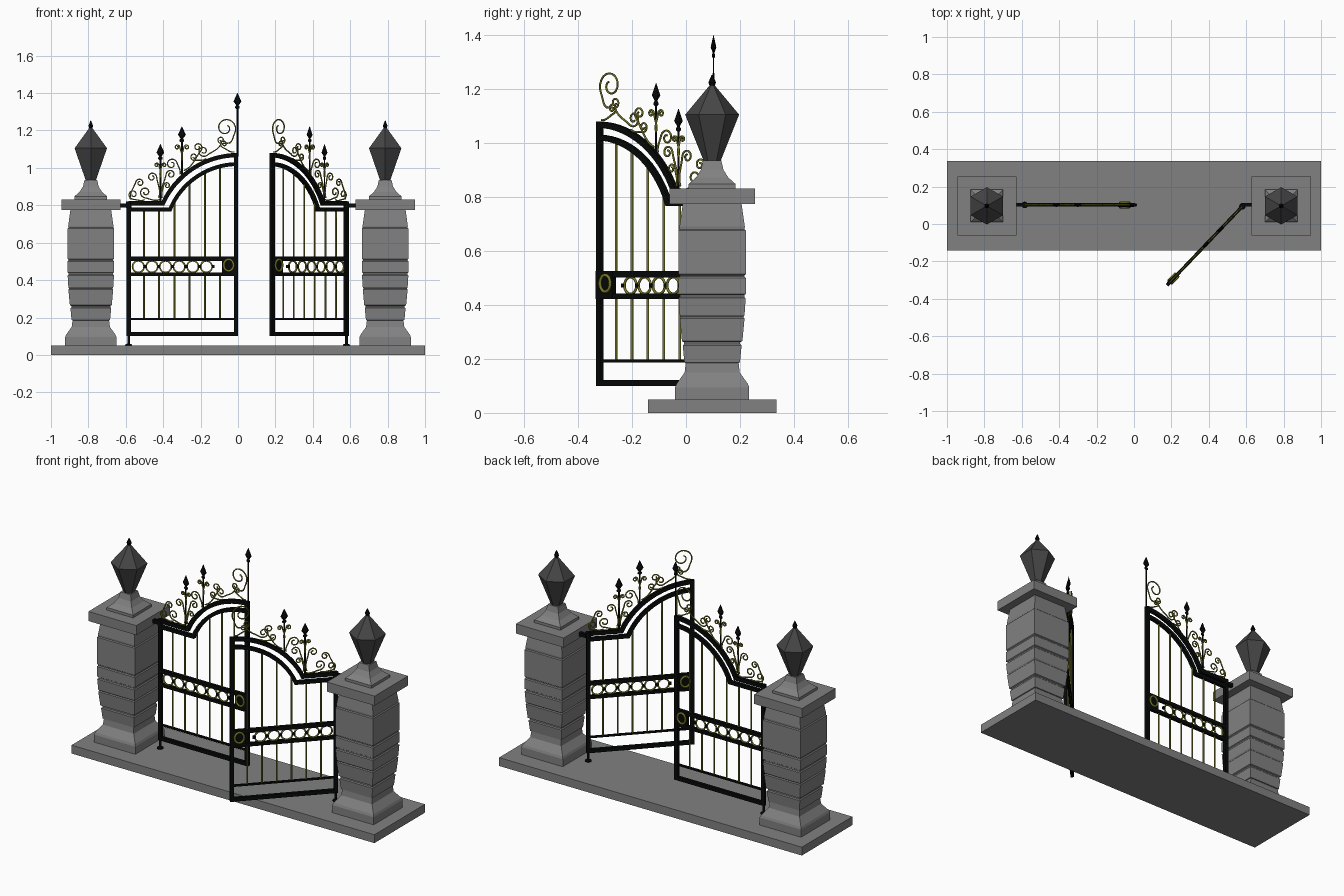
import bpy, bmesh
from math import pi, sin, cos, sqrt, asin, atan2, radians
from mathutils import Matrix

if "Cube" in bpy.data.objects:
    bpy.data.objects.remove(bpy.data.objects["Cube"])


def material(name, c):
    m = bpy.data.materials.new(name)
    m.diffuse_color = (*c, 1)
    m.use_nodes = True
    m.node_tree.nodes["Principled BSDF"].inputs["Base Color"].default_value = m.diffuse_color
    return m


IRON = material("black_iron", (0.002, 0.0025, 0.0025))
BRASS = material("aged_brass", (0.19, 0.19, 0.02))
DARK = material("dark_metal", (0.06, 0.06, 0.06))
STONE = material("stone", (0.22, 0.22, 0.22))
I4 = Matrix.Identity(4)


def add(name, data, mat=None, mw=I4):
    ob = bpy.data.objects.new(name, data)
    bpy.context.collection.objects.link(ob)
    if mat:
        data.materials.append(mat)
    ob.matrix_world = mw
    return ob


def mesh(name, verts, faces, mat=None, mw=I4):
    bm = bmesh.new()
    vs = [bm.verts.new(v) for v in verts]
    for f in faces:
        bm.faces.new([vs[i] for i in f])
    bmesh.ops.recalc_face_normals(bm, faces=bm.faces)
    me = bpy.data.meshes.new(name)
    bm.to_mesh(me)
    bm.free()
    return add(name, me, mat, mw)


def lathe(name, prof, n, loc=(0, 0), phase=0.0, mat=None, mw=I4, sy=1.0):
    """Stack of n-sided rings from (radius, z) pairs; sy flattens in y."""
    v = [(loc[0] + r * cos(phase + 2 * pi * k / n), loc[1] + sy * r * sin(phase + 2 * pi * k / n), z)
         for r, z in prof for k in range(n)]
    f = [(i * n + k, i * n + (k + 1) % n, (i + 1) * n + (k + 1) % n, (i + 1) * n + k)
         for i in range(len(prof) - 1) for k in range(n)]
    f += [tuple(range(n)), tuple(range((len(prof) - 1) * n, len(prof) * n))]
    return mesh(name, v, f, mat, mw)


def ribbon(name, top, low, d, mat, mw=I4):
    """Flat bar between two (x, z) outlines, 2d thick in y."""
    v = [(x, y, z) for (a, b) in zip(top, low) for (x, z), y in ((a, -d), (a, d), (b, d), (b, -d))]
    n = len(top)
    f = [(i * 4 + k, i * 4 + (k + 1) % 4, i * 4 + 4 + (k + 1) % 4, i * 4 + 4 + k)
         for i in range(n - 1) for k in range(4)]
    f += [(0, 1, 2, 3), tuple(range(4 * n - 4, 4 * n))]
    return mesh(name, v, f, mat, mw)


def box(name, x0, x1, z0, z1, d, mat, mw=I4):
    return ribbon(name, [(x0, z1), (x1, z1)], [(x0, z0), (x1, z0)], d, mat, mw)


def wires(name, paths, r, mat, mw=I4, cyclic=False):
    """Round wires through (x, z) paths, turned into one mesh."""
    cu = bpy.data.curves.new(name, 'CURVE')
    cu.dimensions = '3D'
    cu.bevel_depth, cu.bevel_resolution, cu.use_fill_caps = r, 1, True
    for p in paths:
        s = cu.splines.new('POLY')
        s.points.add(len(p) - 1)
        for q, (x, z) in zip(s.points, p):
            q.co = (x, 0, z, 1)
        s.use_cyclic_u = cyclic
    tmp = add(name + "_path", cu)
    dg = bpy.context.evaluated_depsgraph_get()
    me = bpy.data.meshes.new_from_object(tmp.evaluated_get(dg))
    bpy.data.objects.remove(tmp)
    me.materials.clear()
    ob = add(name, me, mat, mw)
    me.polygons.foreach_set("use_smooth", [True] * len(me.polygons))
    return ob


def curl(x0, z0, cx, cz, r, d):
    """Bowed stem from (x0, z0) winding into a spiral about (cx, cz)."""
    L = sqrt((cx - x0) ** 2 + (cz - z0) ** 2)
    phi = atan2(cz - z0, cx - x0)
    th = phi - d * asin(min(1, r / L))
    a = th - d * pi / 2
    tx, tz = cx + r * cos(a), cz + r * sin(a)
    bow = 0.13 * L
    pts = []
    for i in range(8):
        t = i / 8
        b = bow * 4 * t * (1 - t) * (1 - t)
        pts.append((x0 + (tx - x0) * t + d * b * sin(th), z0 + (tz - z0) * t - d * b * cos(th)))
    for i in range(25):
        t = i / 24
        q = r * (1 - 0.72 * t)
        pts.append((cx + q * cos(a + d * t * 2.5 * pi), cz + q * sin(a + d * t * 2.5 * pi)))
    return pts


# Ground slab
box("base_slab", -1, 1, 0, 0.05, 0.2385, STONE, Matrix.Translation((0, 0.097, 0)))

# Stone pillars: square sections, grooved blocks, cap and faceted finial
SHAFT = [(.137, .05), (.137, .095), (.132, .108), (.102, .15), (.098, .185), (.103, .187), (.109, .25),
         (.104, .255), (.104, .262), (.112, .266), (.12, .35), (.115, .355), (.12, .362), (.124, .425),
         (.119, .43), (.119, .437), (.125, .441), (.125, .5), (.12, .505), (.12, .51), (.125, .514),
         (.125, .675), (.12, .68), (.121, .69), (.109, .775)]
CAP = [(.158, .775), (.158, .832), (.087, .832), (.087, .848), (.06, .872), (.042, .9), (.034, .935)]
for side, tag in ((-1, "left"), (1, "right")):
    c = (side * .787, .097)
    lathe(tag + "_pillar_shaft", [(h * sqrt(2), z) for h, z in SHAFT], 4, c, pi / 4, STONE)
    lathe(tag + "_pillar_cap", [(h * sqrt(2), z) for h, z in CAP], 4, c, pi / 4, STONE)
    lathe(tag + "_pillar_finial", [(.03, .93), (.1, 1.105), (.01, 1.213)], 6, c, pi / 2, DARK)
    lathe(tag + "_finial_tip", [(.008, 1.205), (.014, 1.225), (.002, 1.253)], 6, c, pi / 2, IRON)

# Gate leaf dimensions: u runs from the hinge (0) to the free edge (W)
W, ZC = .585, .627
BARS = [.082 + .0815 * i for i in range(6)]
RINGS = [.052 + .0728 * i for i in range(6)]
# Scrolls: stem start, spiral centre, radius, winding (x measured from the free edge)
CURLS = [(-.05, 1.13, -.066, 1.213, .056, 1), (-.035, 1.14, -.09, 1.15, .02, -1),
         (-.02, 1.085, -.075, 1.128, .02, -1), (-.09, 1.13, -.185, 1.09, .03, -1),
         (-.29, .985, -.215, 1.11, .024, 1), (-.17, 1.05, -.235, 1.06, .02, -1),
         (-.31, .965, -.355, 1.02, .03, 1), (-.405, .84, -.36, .965, .024, -1),
         (-.405, .84, -.38, .905, .018, -1), (-.425, .84, -.46, .95, .025, 1),
         (-.42, .83, -.495, .87, .03, -1), (-.575, .83, -.525, .92, .022, -1),
         (-.5, .83, -.56, .858, .026, -1),
         (-.30, 1.04, -.275, 1.11, .014, -1), (-.30, 1.04, -.325, 1.11, .014, 1),
         (-.415, .95, -.395, 1.015, .012, -1), (-.415, .95, -.435, 1.015, .012, 1)]


def arch_line(R, zf):
    """Flat shoulder followed by a rising quarter arc, as (u, z)."""
    a0 = asin((zf - ZC) / R)
    return [(0, zf)] + [(W - R * cos(a), ZC + R * sin(a))
                        for a in [a0 + (pi / 2 - a0) * i / 14 for i in range(15)]]


def spear(name, x, z0, z1, mw):
    lathe(name, [(.005, z0), (.005, z1 - .085), (.012, z1 - .08), (.012, z1 - .072), (.006, z1 - .066),
                 (.021, z1 - .045), (.001, z1)], 8, (x, 0), 0, IRON, mw, .5)


def gate(tag, s, mw):
    def bx(n, u0, u1, z0, z1, d=.009):
        box(tag + n, s * u0, s * u1, z0, z1, d, IRON, mw)

    def sx(pts):
        return [(s * u, z) for u, z in pts]

    # Frame
    bx("_hinge_stile", -.01, .012, .1, .815)
    bx("_free_stile", W - .022, W, .1, 1.075)
    bx("_bottom_rail", 0, W, .1, .122)
    bx("_lower_rail", 0, W, .187, .197, .006)
    for n, R, zf, w in (("_outer_arch", .453, .822, .023), ("_inner_arch", .404, .787, .021)):
        ribbon(tag + n, sx(arch_line(R, zf)), sx(arch_line(R - w, zf - w)), .009, IRON, mw)
    # Middle band with rings, lock box and ring handle
    bx("_band_lower_rail", 0, W, .422, .442)
    bx("_band_upper_rail", 0, W, .502, .525)
    bx("_lock_box", W - .085, W, .422, .525, .01)
    for i, u in enumerate(RINGS):
        bx(f"_ring_joint_{i}", u + .029, u + .044, .464, .48, .006)

    def circle(u, z, a, b):
        return [(s * u + a * cos(k * pi / 10), z + b * sin(k * pi / 10)) for k in range(20)]

    wires(tag + "_band_rings", [circle(u, .472, .031, .031) for u in RINGS], .005, BRASS, mw, True)
    for n, y in (("front", -.012), ("back", .012)):
        wires(f"{tag}_{n}_ring_handle", [circle(W - .05, .48, .026, .031)], .006, BRASS,
              mw @ Matrix.Translation((0, y, 0)), True)
    # Upright bars
    bars = []
    for u in BARS:
        q = .395 ** 2 - (W - u) ** 2
        top = max(.775, ZC + sqrt(q)) if q > 0 else .775
        bars += [[(s * u, .19), (s * u, .43)], [(s * u, .515), (s * u, top)]]
    wires(tag + "_bars", bars, .005, BRASS, mw)
    # Scrollwork and spears
    wires(tag + "_scrolls", [[(s * (x + W), z) for x, z in curl(*c)] for c in CURLS], .0038, BRASS, mw)
    spear(tag + "_tall_spear", s * (W - .30), .95, 1.222, mw)
    spear(tag + "_short_spear", s * (W - .415), .8, 1.127, mw)
    # Hinge pin and foot
    lathe(tag + "_hinge_collar", [(.015, .785), (.015, .82)], 12, (0, 0), 0, IRON, mw)
    lathe(tag + "_hinge_foot", [(.018, .05), (.018, .056), (.007, .06), (.007, .105)], 12, (0, 0), 0, IRON, mw)


# Left leaf closed, right leaf swung open towards the front
hinge = Matrix.Translation((-W, .102, 0))
hinge_r = Matrix.Translation((W, .102, 0))
gate("left_gate", 1, hinge)
gate("right_gate", -1, Matrix.Translation((W - .005, .095, 0)) @ Matrix.Rotation(radians(46.3), 4, 'Z'))
spear("centre_spear", W - .003, 1.06, 1.4, hinge)
for tag, s, m in (("left", -1, hinge), ("right", 1, hinge_r)):
    box(tag + "_hinge_bracket", 0, s * .07, .788, .81, .009, IRON, m)
